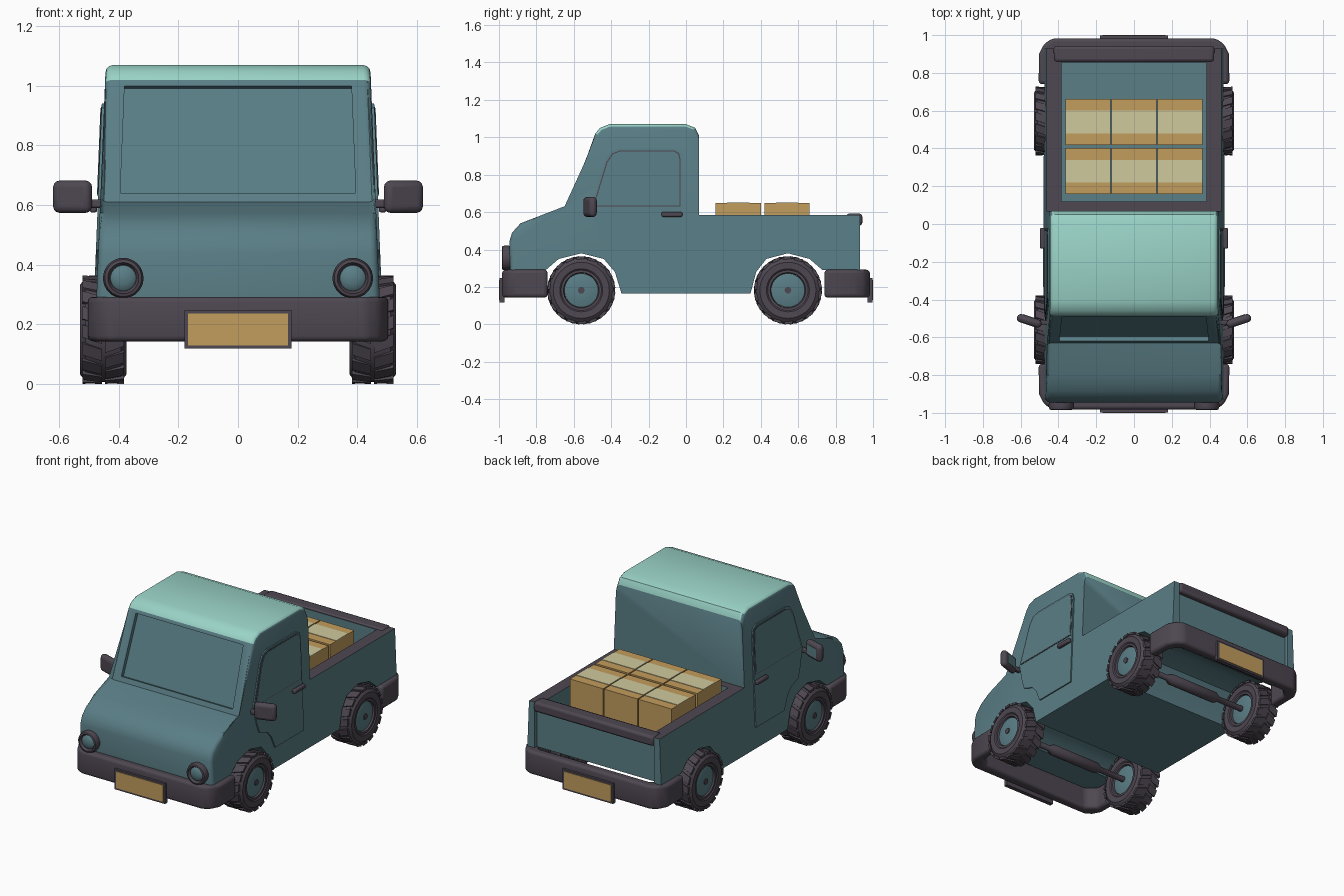
import bpy, bmesh, math
from mathutils import Matrix, Vector

if "Cube" in bpy.data.objects:
    bpy.data.objects.remove(bpy.data.objects["Cube"])


def material(name, r, g, b):
    lin = [((c / 255 + 0.055) / 1.055) ** 2.4 for c in (r, g, b)]
    m = bpy.data.materials.new(name)
    m.diffuse_color = (*lin, 1)
    m.use_nodes = True
    m.node_tree.nodes["Principled BSDF"].inputs["Base Color"].default_value = m.diffuse_color
    return m


TEAL = material("teal_paint", 90, 126, 134)
MINT = material("mint_roof", 154, 211, 199)
DARK = material("dark_trim", 78, 71, 81)
TAN = material("tan_card", 194, 157, 93)
CREAM = material("cream_tape", 208, 202, 157)


def finish(name, bm, mat, bevel=0, segments=2, smooth=True):
    bmesh.ops.recalc_face_normals(bm, faces=bm.faces[:])
    me = bpy.data.meshes.new(name)
    bm.to_mesh(me)
    bm.free()
    me.materials.append(mat)
    ob = bpy.data.objects.new(name, me)
    bpy.context.collection.objects.link(ob)
    if bevel:
        mod = ob.modifiers.new("bevel", 'BEVEL')
        mod.width, mod.segments = bevel, segments
    if smooth:
        shade(ob)
    return ob


def activate(ob):
    bpy.ops.object.select_all(action='DESELECT')
    ob.select_set(True)
    bpy.context.view_layer.objects.active = ob


def shade(ob):
    activate(ob)
    bpy.ops.object.shade_smooth_by_angle(angle=math.radians(35))


def prism_mesh(pts, lo, hi, axis='x'):
    """Extrude a 2D outline; lo and hi give the end position from the second coordinate."""
    bm = bmesh.new()
    place = (lambda p, h: (h, p[0], p[1])) if axis == 'x' else (lambda p, h: (p[0], p[1], h))
    a = [bm.verts.new(place(p, lo(p[1]))) for p in pts]
    b = [bm.verts.new(place(p, hi(p[1]))) for p in pts]
    bm.faces.new(a)
    bm.faces.new(b)
    for i in range(len(pts)):
        j = (i + 1) % len(pts)
        bm.faces.new((a[i], a[j], b[j], b[i]))
    return bm


def box(name, centre, size, mat, bevel=0, rot=0, segments=2):
    bm = bmesh.new()
    bmesh.ops.create_cube(bm, size=1, matrix=Matrix.Diagonal((*size, 1)))
    ob = finish(name, bm, mat, bevel, segments)
    ob.location = centre
    ob.rotation_euler.z = rot
    return ob


def lathe(name, prof, mat, centre, n=32, axis='x', closed=False):
    """Spin (along, radius) points round the x or y axis."""
    bm = bmesh.new()
    rings = []
    for h, r in prof:
        ring = []
        for i in range(n):
            t = 2 * math.pi * i / n
            c, s = r * math.cos(t), r * math.sin(t)
            ring.append(bm.verts.new((h, c, s) if axis == 'x' else (c, h, s)))
        rings.append(ring)
    pairs = list(zip(rings, rings[1:])) + ([(rings[-1], rings[0])] if closed else [])
    for a, b in pairs:
        for i in range(n):
            j = (i + 1) % n
            bm.faces.new((a[i], a[j], b[j], b[i]))
    if not closed:
        bm.faces.new(rings[0])
        bm.faces.new(rings[-1])
    ob = finish(name, bm, mat)
    ob.location = centre
    return ob


def half_width(z):
    return 0.475 - 0.04 * (z - 0.29)


# Body: side profile with wheel arches, sides leaning inwards
upper = [(-0.94, 0.29), (-0.945, 0.44), (-0.93, 0.49), (-0.885, 0.54), (-0.80, 0.573),
         (-0.63, 0.61), (-0.485, 1.02), (-0.46, 1.05), (-0.41, 1.07), (0.0, 1.07),
         (0.05, 1.05), (0.07, 1.01)]
lower = [(0.07, 0.585), (0.93, 0.585), (0.93, 0.29), (0.73, 0.29), (0.66, 0.35), (0.545, 0.38),
         (0.43, 0.35), (0.375, 0.28), (0.345, 0.165), (-0.345, 0.165), (-0.38, 0.28),
         (-0.44, 0.35), (-0.56, 0.38), (-0.68, 0.35), (-0.75, 0.29)]
bm = prism_mesh(upper + lower, lambda z: -half_width(z), half_width)


def on_upper(v):
    return any(abs(v.co.y - y) + abs(v.co.z - z) < 1e-4 for y, z in upper)


edges = [e for e in bm.edges if all(on_upper(v) for v in e.verts)
         and e.verts[0].co.x * e.verts[1].co.x > 0]
bmesh.ops.bevel(bm, geom=edges, offset=0.025, segments=3, profile=0.5, affect='EDGES')
body = finish("truck_body", bm, TEAL, smooth=False)

# Cutters: windscreen recess, load bed, tailgate recess
out = Vector((-0.945, 0.326))
w0, w1 = Vector((-0.62, 0.64)), Vector((-0.493, 1.0))
wpts = [w0 - out * 0.025, w0 + out * 0.05, w1 + out * 0.05, w1 - out * 0.025]
glass_half = lambda z: 0.395 - 0.04 * (z - 0.64)
cutters = [
    finish("windscreen_cutter", prism_mesh(wpts, lambda z: -glass_half(z), glass_half), TEAL, smooth=False),
    box("bed_cutter", (0, 0.4875, 0.55), (0.77, 0.735, 0.30), TEAL),
    box("tailgate_cutter", (0, 0.955, 0.43), (0.85, 0.10, 0.40), TEAL)]
for c in cutters:
    mod = body.modifiers.new("cut", 'BOOLEAN')
    mod.operation, mod.solver, mod.object = 'DIFFERENCE', 'EXACT', c
    activate(body)
    bpy.ops.object.modifier_apply(modifier=mod.name)
for c in cutters:
    bpy.data.objects.remove(c)

# Roof mint and bed rim dark, picked by height and direction
body.data.materials.clear()
for m in (TEAL, MINT, DARK):
    body.data.materials.append(m)
for p in body.data.polygons:
    p.material_index = 0
    if p.center.z > 1.015 and p.normal.z > 0.35:
        p.material_index = 1
    elif abs(p.center.z - 0.585) < 0.003 and p.normal.z > 0.9:
        p.material_index = 2
shade(body)
box("tailgate_rail", (0, 0.90, 0.56), (0.85, 0.085, 0.065), DARK, 0.015)

# Doors, windows, handles and mirrors on both sides
door = [(-0.02, 0.30), (-0.31, 0.30), (-0.345, 0.38), (-0.38, 0.42), (-0.46, 0.45), (-0.485, 0.52),
        (-0.51, 0.63), (-0.43, 0.88), (-0.40, 0.925), (-0.36, 0.94), (-0.06, 0.94), (-0.03, 0.925),
        (-0.02, 0.89)]
window = [(-0.035, 0.635), (-0.49, 0.635), (-0.42, 0.865), (-0.39, 0.91), (-0.35, 0.925),
          (-0.065, 0.925), (-0.042, 0.91), (-0.035, 0.88)]
for s, side in ((-1, "left"), (1, "right")):
    def plate(name, pts, d, mat):
        finish(side + name, prism_mesh(pts, lambda z: s * (half_width(z) - 0.01),
                                       lambda z: s * (half_width(z) + d)), mat, smooth=False)
    plate("_door", door, 0.008, TEAL)
    c = Vector((-0.235, 0.775))
    seal = [c + (Vector(p) - c) * 1.03 for p in window]
    plate("_window_seal", seal, 0.010, DARK)
    plate("_window", window, 0.012, TEAL)
    box(side + "_door_handle", (s * 0.485, -0.075, 0.588), (0.025, 0.11, 0.026), DARK, 0.007)
    box(side + "_mirror_arm", (s * 0.485, -0.52, 0.605), (0.07, 0.025, 0.028), DARK, 0.006)
    rot = s * math.radians(18)
    mc = Vector((s * 0.555, -0.513, 0.628))
    box(side + "_mirror", mc, (0.135, 0.044, 0.108), DARK, 0.021, rot, 3)
    back = Matrix.Rotation(rot, 3, 'Z') @ Vector((0, 0.021, 0))
    box(side + "_mirror_glass", mc + back, (0.085, 0.006, 0.062), TEAL, 0, rot)
    # Headlights
    lathe(side + "_headlight_ring", [(0.03, 0.06), (-0.025, 0.068), (-0.042, 0.062), (-0.045, 0.052),
          (-0.03, 0.044)], DARK, (s * 0.385, -0.94, 0.355), axis='y')
    lathe(side + "_headlight_lens", [(-0.028, 0.045), (-0.036, 0.036), (-0.041, 0.02), (-0.043, 0.004)],
          TEAL, (s * 0.385, -0.94, 0.355), axis='y')

# Bumpers that wrap the corners, and blank number plates
half = [(0.43, 0.983), (0.475, 0.955), (0.503, 0.90), (0.505, 0.74), (0.445, 0.74), (0.445, 0.87),
        (0.39, 0.92)]
for t, end in ((-1, "front"), (1, "rear")):
    outline = [(x, t * y) for x, y in half] + [(-x, t * y) for x, y in reversed(half)]
    finish(end + "_bumper", prism_mesh(outline, lambda y: 0.143, lambda y: 0.292, 'z'), DARK, 0.018, 3)
    box(end + "_plate_frame", (0, t * 0.984, 0.183), (0.36, 0.026, 0.13), DARK)
    box(end + "_plate", (0, t * 0.9965, 0.183), (0.335, 0.007, 0.107), TAN)

# Wheels with chevron tread, hubs and axles
tyre_prof = [(-0.06, 0.09), (-0.07, 0.095), (-0.07, 0.108), (-0.076, 0.115), (-0.078, 0.15),
             (-0.06, 0.173), (0, 0.176), (0.06, 0.173), (0.078, 0.15), (0.076, 0.115),
             (0.07, 0.108), (0.07, 0.095), (0.06, 0.09)]
hub_prof = [(-0.068, 0.012), (-0.07, 0.05), (-0.06, 0.09), (0.06, 0.09), (0.07, 0.05), (0.068, 0.012)]
for end, y in (("front", -0.56), ("rear", 0.545)):
    for s, side in ((-1, "left"), (1, "right")):
        tag, centre = end + "_" + side, (s * 0.452, y, 0.182)
        lathe(tag + "_tyre", tyre_prof, DARK, centre, 36, closed=True)
        lathe(tag + "_hub", hub_prof, TEAL, centre)
        lathe(tag + "_hub_cap", [(-0.074, 0.018), (0.074, 0.018)], DARK, centre, 12)
        bm = bmesh.new()
        for i in range(18):
            for k in (-1, 1):
                shear = Matrix.Identity(4)
                shear[1][0] = 0.35 * k
                turn = Matrix.Rotation(2 * math.pi * (i + 0.25 * k) / 18, 4, 'X')
                m = turn @ Matrix.Translation((k * 0.037, 0, 0.173)) @ shear
                bmesh.ops.create_cube(bm, size=1, matrix=m @ Matrix.Diagonal((0.064, 0.043, 0.014, 1)))
        finish(tag + "_tread", bm, DARK, smooth=False).location = centre
    lathe(end + "_axle", [(-0.40, 0.018), (-0.2, 0.018), (-0.17, 0.034), (0.17, 0.034), (0.2, 0.018),
          (0.40, 0.018)], DARK, (0, y, 0.182), 16)

# Cargo boxes with a tape band on top
for r, y in enumerate((0.28, 0.54)):
    for c in range(3):
        x = (c - 1) * 0.2435
        box(f"cargo_box_{r}_{c}", (x, y, 0.523), (0.236, 0.243, 0.25), TAN)
        box(f"box_tape_{r}_{c}", (x, y, 0.648), (0.236, 0.12, 0.006), CREAM)
